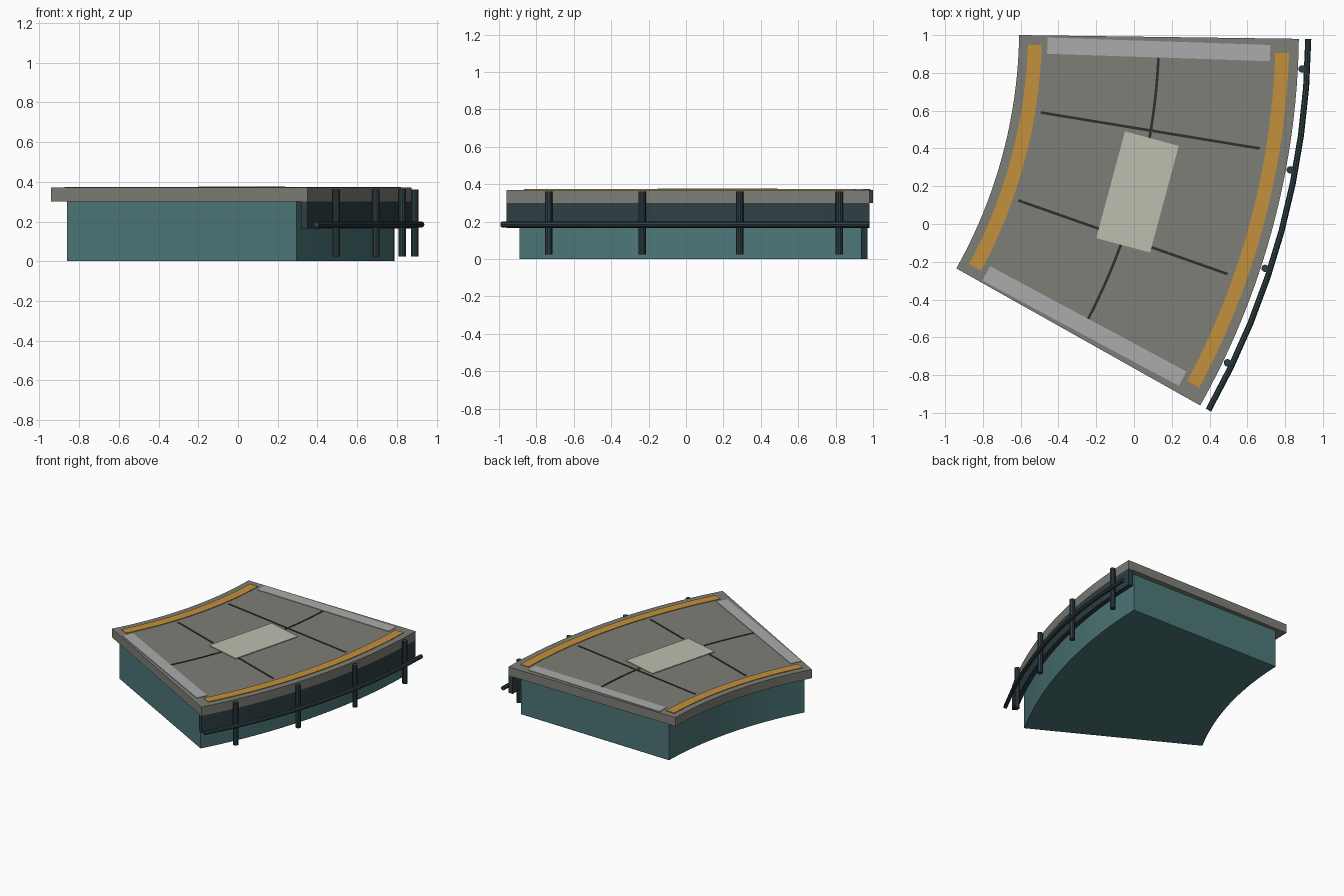
import bpy, bmesh
from math import sin, cos, pi, radians

if "Cube" in bpy.data.objects:
    bpy.data.objects.remove(bpy.data.objects["Cube"])

CX, CY = -3.2, 1.035            # centre of the curve
MID_R = 3.333


def material(name, rgb):
    m = bpy.data.materials.new(name)
    m.diffuse_color = (*rgb, 1)
    m.use_nodes = True
    m.node_tree.nodes["Principled BSDF"].inputs["Base Color"].default_value = m.diffuse_color
    return m


STONE = material("stone_grey", (0.21, 0.21, 0.185))
TEAL = material("teal", (0.075, 0.185, 0.19))
DARK = material("dark_slate", (0.028, 0.05, 0.057))
LINE = material("seam_black", (0.028, 0.028, 0.025))
ORANGE = material("orange", (0.54, 0.28, 0.045))
PALE = material("pale_grey", (0.41, 0.41, 0.41))
CREAM = material("cream", (0.52, 0.51, 0.43))


def polar(r, deg):
    return CX + r * cos(radians(deg)), CY + r * sin(radians(deg))


def finish(bm, name, mat):
    bmesh.ops.recalc_face_normals(bm, faces=bm.faces)
    me = bpy.data.meshes.new(name)
    bm.to_mesh(me)
    bm.free()
    me.materials.append(mat)
    ob = bpy.data.objects.new(name, me)
    bpy.context.collection.objects.link(ob)
    return ob


def sweep(name, profile, a0, a1, segs, mat):
    """Sweep a closed (radius, z) profile along the curve."""
    bm = bmesh.new()
    rings = []
    for i in range(segs + 1):
        a = a0 + (a1 - a0) * i / segs
        rings.append([bm.verts.new((*polar(r, a), z)) for r, z in profile])
    n = len(profile)
    for p, q in zip(rings, rings[1:]):
        for j in range(n):
            k = (j + 1) % n
            bm.faces.new((p[j], p[k], q[k], q[j]))
    bm.faces.new(rings[0])
    bm.faces.new(rings[-1])
    return finish(bm, name, mat)


def arc_slab(name, r0, r1, z0, z1, a0, a1, mat, segs=24):
    return sweep(name, [(r0, z0), (r1, z0), (r1, z1), (r0, z1)], a0, a1, segs, mat)


def radial_box(name, r, deg, size_r, size_t, z0, z1, mat):
    """Straight box aligned with the radius at the given angle."""
    bm = bmesh.new()
    bmesh.ops.create_cube(bm, size=1)
    bmesh.ops.scale(bm, vec=(size_r, size_t, z1 - z0), verts=bm.verts)
    ob = finish(bm, name, mat)
    ob.location = (*polar(r, deg), (z0 + z1) / 2)
    ob.rotation_euler.z = radians(deg)
    return ob


# Main body, deck and outer skirt
arc_slab("base", 2.67, 3.99, 0, 0.30, -1.38, -28.85, TEAL)
arc_slab("deck", 2.592, 4.073, 0.30, 0.37, -0.77, -29.34, STONE)
arc_slab("outer_skirt", 4.035, 4.073, 0.165, 0.30, -0.77, -29.34, DARK)

# Edge stripes
for side, r in (("inner", 2.64), ("outer", 3.95)):
    arc_slab(side + "_stripe", r, r + 0.073, 0.368, 0.375, -1.86, -28.2, ORANGE)

# End strips
for side, a in (("back", -1.9), ("front", -28.2)):
    radial_box(side + "_end_strip", MID_R, a, 1.18, 0.086, 0.368, 0.374, PALE)

# Seams and centre panel
arc_slab("centre_seam", MID_R - 0.007, MID_R + 0.007, 0.368, 0.373, -2.66, -27.5, LINE)
for side, a in (("back", -9.33), ("front", -19.38)):
    radial_box(side + "_cross_seam", 3.33, a, 1.175, 0.014, 0.368, 0.373, LINE)
radial_box("centre_panel", MID_R, -15.05, 0.295, 0.585, 0.368, 0.376, CREAM)

# Rail and posts on the outer side
tube = [(4.123 + 0.016 * cos(2 * pi * k / 8), 0.185 + 0.016 * sin(2 * pi * k / 8))
        for k in range(8)]
rail = sweep("rail", tube, -0.77, -29.34, 8, DARK)
posts = []
for i in range(4):
    bm = bmesh.new()
    bmesh.ops.create_cone(bm, cap_ends=True, segments=10, radius1=0.02,
                          radius2=0.02, depth=0.335)
    post = finish(bm, f"rail_post_{i + 1}", DARK)
    post.location = (*polar(4.096, -3.0 - 7.53 * i), 0.1925)
